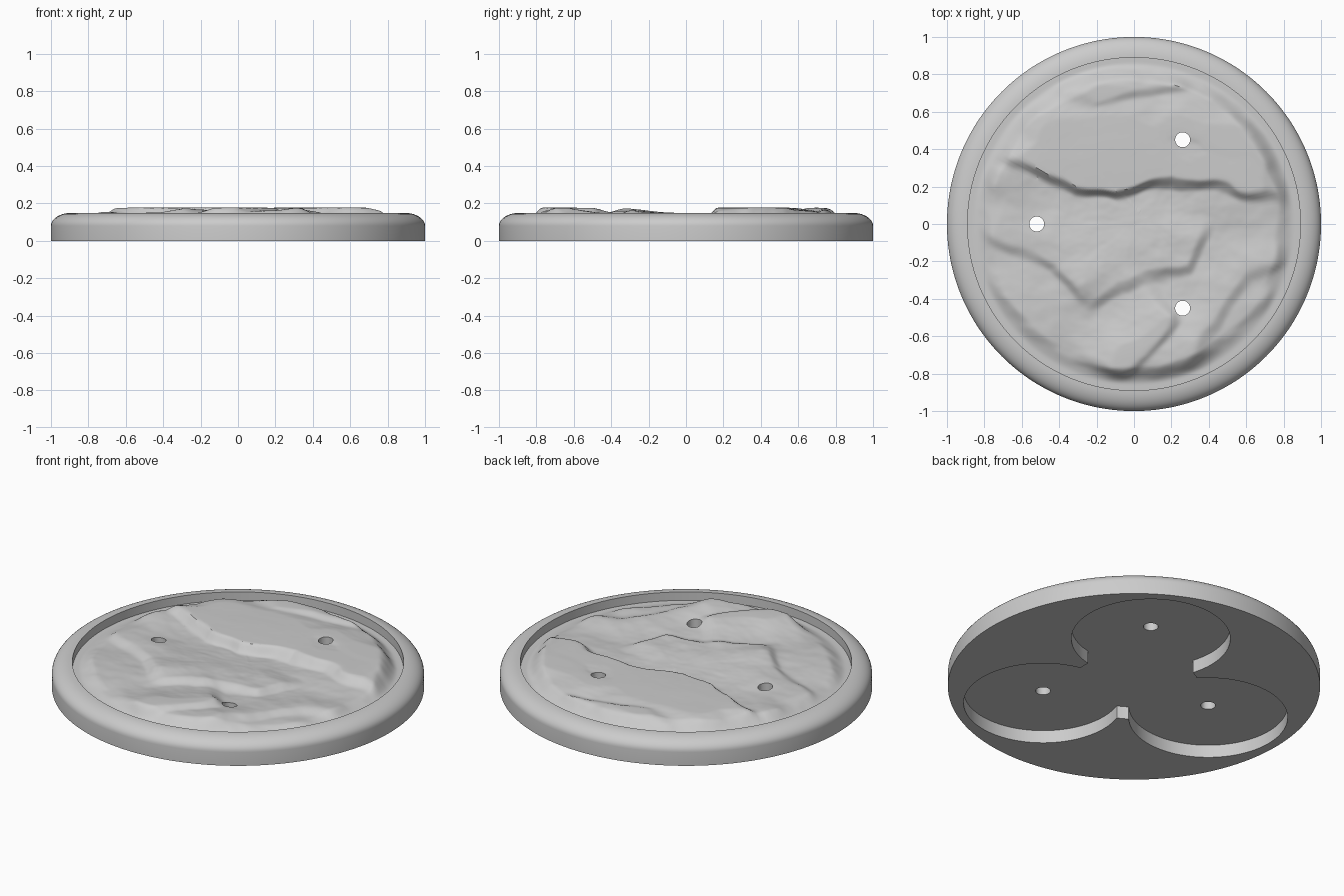
import bpy, bmesh, math
from mathutils import Vector, noise

cube = bpy.data.objects.get("Cube")
if cube:
    bpy.data.objects.remove(cube, do_unlink=True)

SEGMENTS, RINGS = 240, 84
INNER, RIM_TOP, EDGE_Z = 0.89, 0.15, 0.1
HOLE_DIST = 0.52
LOBE_ANGLES = [math.radians(a) for a in (60, 180, 300)]

grey = bpy.data.materials.new("stone grey")
grey.use_nodes = True
grey.diffuse_color = (0.6, 0.6, 0.6, 1)
grey.node_tree.nodes["Principled BSDF"].inputs["Base Color"].default_value = (0.6, 0.6, 0.6, 1)

# Rock ledges: height, plateau width, path (the ground is high on the left of the path)
LEDGES = [
    (0.055, 0.50, [(-.8, .42), (-.5, .3), (-.3, .22), (-.1, .2), (.2, .26), (.5, .23), (.95, .12)]),
    (0.022, 0.15, [(-.5, .76), (-.2, .69), (0, .74), (.35, .8)]),
    (0.028, 0.28, [(-.32, -.48), (-.1, -.31), (.1, -.26), (.28, -.2), (.38, .05)]),
    (0.035, 0.25, [(-.15, -.88), (.05, -.66), (.25, -.42)]),
    (0.022, 0.20, [(-.85, -.02), (-.6, -.12), (-.4, -.2), (-.22, -.42)]),
    (0.020, 0.15, [(.25, -.75), (.45, -.45), (.6, -.25), (.9, -.15)]),
    (0.015, 0.15, [(.1, .55), (.4, .46), (.6, .4), (.85, .35)]),
]
# Broad mounds: centre, height, radius
MOUNDS = [((.3, -.72), .04, .2), ((0, -.74), .025, .18), ((-.72, .28), .03, .15),
          ((-.15, .52), .025, .25), ((-.6, -.55), .015, .2), ((.65, .25), .012, .2)]


def smooth(a, b, x):
    t = min(max((x - a) / (b - a), 0), 1)
    return t * t * (3 - 2 * t)


def ledge(p, height, width, path):
    best, side, along = 9, 1, 0
    spans = len(path) - 1
    for i in range(spans):
        a, b = Vector(path[i]), Vector(path[i + 1])
        d = b - a
        q = p - a
        t = min(max(q.dot(d) / d.length_squared, 0), 1)
        dist = (q - d * t).length
        if dist < best:
            best, along = dist, (i + t) / spans
            side = d.x * q.y - d.y * q.x
    fade = smooth(0, 0.15, along) * smooth(1, 0.85, along)
    if side > 0:
        return height * fade * math.exp(-(best / width) ** 2)
    return height * fade * (1 - smooth(0, 0.075, best))


def ground(x, y):
    r = math.hypot(x, y)
    n = noise.fractal(Vector((x * 3, y * 4, 2.0)), 1.0, 2.0, 4)
    w = Vector((x, y)) + 0.03 * Vector((noise.noise(Vector((x * 6, y * 6, 5))),
                                        noise.noise(Vector((x * 6, y * 6, 9)))))
    z = 0.125 + 0.008 * n
    z += sum(ledge(w, *item) for item in LEDGES)
    z += sum(h * math.exp(-((w - Vector(c)).length / s) ** 2) for c, h, s in MOUNDS)
    z = min(max(z, 0.105), 0.176 + 0.15 * (z - 0.176), 0.184)
    return z + (EDGE_Z - z) * smooth(0.76 + 0.03 * n, 0.86, r)


def finish(bm, name):
    bmesh.ops.recalc_face_normals(bm, faces=bm.faces)
    mesh = bpy.data.meshes.new(name)
    bm.to_mesh(mesh)
    bm.free()
    obj = bpy.data.objects.new(name, mesh)
    bpy.context.collection.objects.link(obj)
    mesh.materials.append(grey)
    return obj


def prism(bm, outline, z0, z1):
    low = [bm.verts.new((x, y, z0)) for x, y in outline]
    high = [bm.verts.new((x, y, z1)) for x, y in outline]
    bm.faces.new(low)
    bm.faces.new(high)
    n = len(low)
    for i in range(n):
        j = (i + 1) % n
        bm.faces.new((low[i], low[j], high[j], high[i]))


# Round base: outer wall, rounded rim, inner wall and rocky ground
profile = [(1, 0), (1, 0.08)]
for k in range(1, 11):
    a = k * math.pi / 20
    profile.append((INNER + 0.11 * math.cos(a), 0.08 + 0.07 * math.sin(a)))
profile.append((INNER, EDGE_Z))
wall_count = len(profile)
profile += [(INNER * (1 - k / RINGS), None) for k in range(1, RINGS)]

bm = bmesh.new()
rings = []
for r, z in profile:
    ring = []
    for s in range(SEGMENTS):
        a = math.tau * s / SEGMENTS
        x, y = r * math.cos(a), r * math.sin(a)
        ring.append(bm.verts.new((x, y, ground(x, y) if z is None else z)))
    rings.append(ring)
for lower, upper in zip(rings, rings[1:]):
    for s in range(SEGMENTS):
        t = (s + 1) % SEGMENTS
        bm.faces.new((lower[s], lower[t], upper[t], upper[s]))
bm.faces.new(rings[0])
centre = bm.verts.new((0, 0, ground(0, 0)))
for s in range(SEGMENTS):
    bm.faces.new((rings[-1][s], rings[-1][(s + 1) % SEGMENTS], centre))
base = finish(bm, "rocky_round_base")

# Three-lobed recess in the underside, with a round middle
LOBE_R, MIDDLE_R = 0.427, 0.35
outline = []
for s in range(SEGMENTS):
    a = math.tau * (s + 0.5) / SEGMENTS
    r = MIDDLE_R
    for lobe in LOBE_ANGLES:
        across = LOBE_R ** 2 - (HOLE_DIST * math.sin(a - lobe)) ** 2
        if across > 0 and math.cos(a - lobe) > 0:
            r = max(r, HOLE_DIST * math.cos(a - lobe) + math.sqrt(across))
    outline.append((r * math.cos(a), r * math.sin(a)))
bm = bmesh.new()
prism(bm, outline, -0.1, 0.075)
recess = finish(bm, "recess_cutter")

# Three through holes
bm = bmesh.new()
for lobe in LOBE_ANGLES:
    cx, cy = HOLE_DIST * math.cos(lobe), HOLE_DIST * math.sin(lobe)
    prism(bm, [(cx + 0.04 * math.cos(math.tau * k / 32), cy + 0.04 * math.sin(math.tau * k / 32))
               for k in range(32)], -0.2, 0.4)
holes = finish(bm, "hole_cutter")

bpy.ops.object.select_all(action='DESELECT')
bpy.context.view_layer.objects.active = base
base.select_set(True)
for cutter in (recess, holes):
    cutter.hide_render = True
    mod = base.modifiers.new(cutter.name, 'BOOLEAN')
    mod.operation = 'DIFFERENCE'
    mod.solver = 'EXACT'
    mod.object = cutter
    bpy.ops.object.modifier_apply(modifier=mod.name)
    bpy.data.objects.remove(cutter, do_unlink=True)
bpy.ops.object.shade_smooth_by_angle(angle=math.radians(35))
